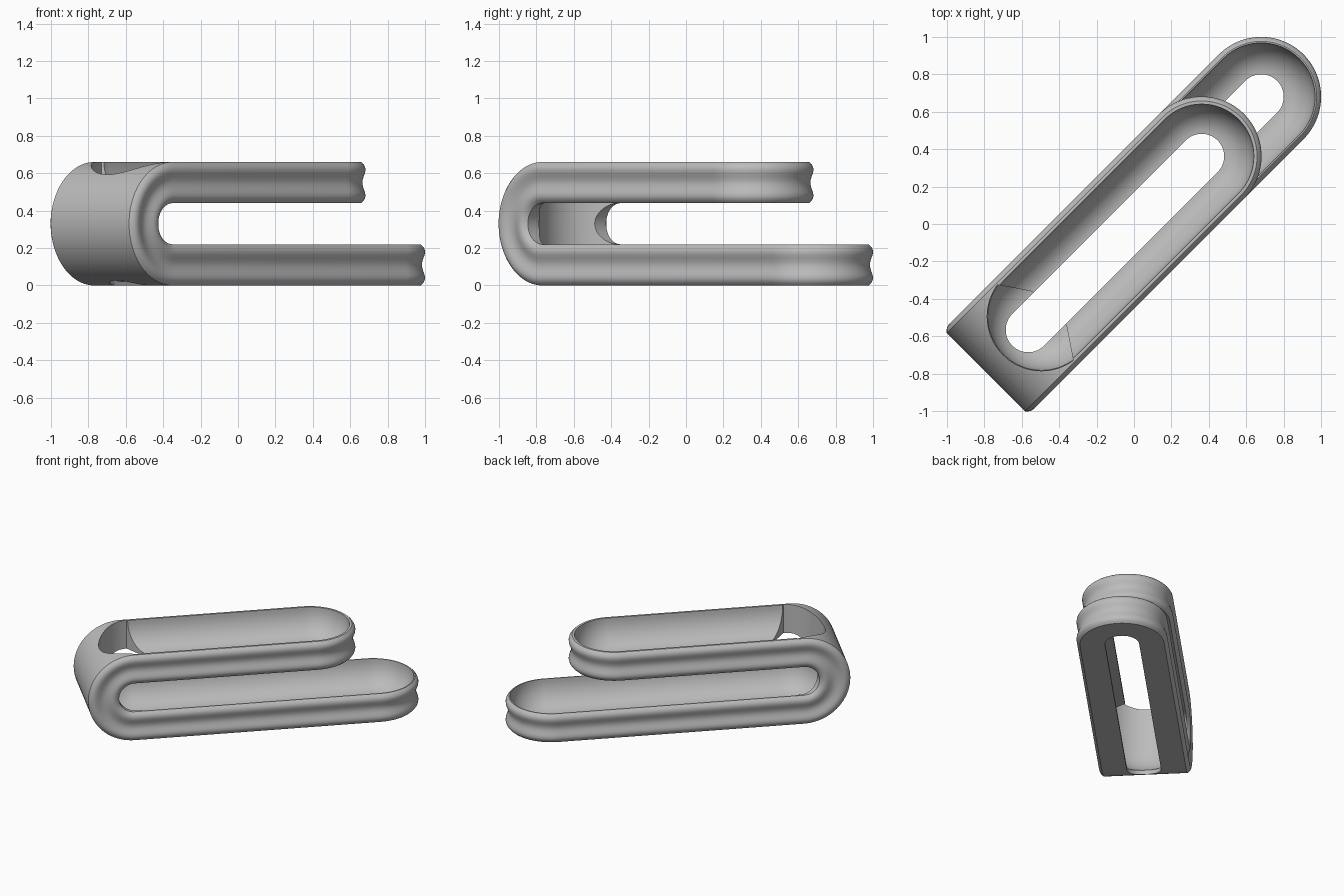
import bpy, bmesh
from math import pi, sin, cos
from mathutils import Matrix

cube = bpy.data.objects.get("Cube")
if cube:
    bpy.data.objects.remove(cube, do_unlink=True)

HALF = 0.11              # half thickness of the strip
BEND = 0.22              # mid radius of the fold
FOLD_U = -0.79           # where the fold starts
LOW_END, TOP_END = 0.962, 0.512
HOLE = 0.12
POCKET_U, POCKET_R = -0.70, 0.29

grey = bpy.data.materials.new("satin_grey")
grey.use_nodes = True
colour = (0.5, 0.5, 0.5, 1)
grey.diffuse_color = colour
grey.node_tree.nodes["Principled BSDF"].inputs["Base Color"].default_value = colour


def make_object(name, bm):
    bmesh.ops.remove_doubles(bm, verts=bm.verts, dist=1e-5)
    bmesh.ops.recalc_face_normals(bm, faces=bm.faces)
    mesh = bpy.data.meshes.new(name)
    bm.to_mesh(mesh)
    bm.free()
    mesh.materials.append(grey)
    obj = bpy.data.objects.new(name, mesh)
    bpy.context.collection.objects.link(obj)
    return obj


def bridge(bm, rings):
    for a, b in zip(rings, rings[1:]):
        n = len(a)
        for i in range(n):
            j = (i + 1) % n
            bm.faces.new((a[i], a[j], b[j], b[i]))


def bend(s, v, t):
    """Fold the flat strip: s along it, v across it, t towards the inside."""
    length = pi * BEND
    if s <= 0:
        return (FOLD_U - s, v, HALF + t)
    if s >= length:
        return (FOLD_U + s - length, v, 3 * BEND - HALF - t)
    a, r = s / BEND, BEND - t
    return (FOLD_U - r * sin(a), v, 1.5 * BEND - r * cos(a))


# Folded strip with rounded rims and a shallow groove around its edge
half_edge = [(0.296, 0.11), (0.309, 0.098), (0.317, 0.085), (0.32, 0.07),
             (0.317, 0.052), (0.310, 0.034), (0.305, 0.016)]
edge = [(r, -t) for r, t in half_edge] + [(0.303, 0)] + half_edge[::-1]
STEPS = 28
s_low = FOLD_U - LOW_END
s_top = pi * BEND + TOP_END - FOLD_U
stations = [(s_low, -pi / 2 + i * pi / 2 / STEPS) for i in range(STEPS + 1)]
stations += [(i * pi * BEND / 40, 0) for i in range(41)]
stations += [(s_top, i * pi / 2 / STEPS) for i in range(STEPS + 1)]

bm = bmesh.new()
rings = []
for s, angle in stations:
    right = [bend(s + r * sin(angle), -r * cos(angle), t) for r, t in edge]
    left = [bend(s + r * sin(angle), r * cos(angle), t) for r, t in edge[::-1]]
    rings.append([bm.verts.new(p) for p in right + left])
bridge(bm, rings)
body = make_object("folded_clip", bm)


def arc(u, r, start, end, steps=32):
    angles = [start + (end - start) * i / steps for i in range(steps + 1)]
    return [(u + r * cos(a), r * sin(a)) for a in angles]


def loft_cutter(name, layers):
    """Solid through outlines stacked at given heights."""
    bm = bmesh.new()
    rings = [[bm.verts.new((u, v, z)) for u, v in outline] for outline, z in layers]
    bridge(bm, rings)
    bm.faces.new(rings[0][::-1])
    bm.faces.new(rings[-1])
    return make_object(name, bm)


def slot(u0, u1, r):
    return arc(u1, r, -pi / 2, pi / 2) + arc(u0, r, pi / 2, 1.5 * pi)


def trough(name, u0, u1, top, rim):
    """Concave wall, steep at the rim and flat beside the hole."""
    inner, depth = HOLE - 0.004, 0.2
    layers = []
    for i in range(13):
        a = i * pi / 24
        layers.append((slot(u0, u1, inner + (rim - inner) * sin(a)), top - depth * cos(a)))
    layers.append((slot(u0, u1, rim), top + 0.03))
    return loft_cutter(name, layers)


def prism(name, outline, z0, z1):
    return loft_cutter(name, [(outline, z0), (outline, z1)])


# Upright round pocket that hollows the fold and opens at the top
pocket = arc(POCKET_U, POCKET_R, 0.55 * pi, 1.45 * pi) + [(-0.64, -0.13), (-0.64, 0.13)]

# Troughs of both legs, the pocket, then the through slots
cutters = [
    trough("lower_trough", POCKET_U, LOW_END, 0.22, 0.288),
    trough("upper_trough", POCKET_U, TOP_END, 0.66, 0.279),
    prism("fold_pocket", pocket, 0.21, 0.75),
    prism("lower_slot", slot(-0.80, LOW_END, HOLE), -0.1, 0.18),
    prism("upper_slot", slot(-0.71, TOP_END, HOLE), 0.37, 0.8),
]
bpy.context.view_layer.objects.active = body
for cutter in cutters:
    cutter.hide_render = True
    mod = body.modifiers.new(cutter.name, "BOOLEAN")
    mod.operation = "DIFFERENCE"
    mod.solver = "MANIFOLD"
    mod.object = cutter
    bpy.ops.object.modifier_apply(modifier=mod.name)
    bpy.data.objects.remove(cutter, do_unlink=True)

# Turn the clip to lie along the diagonal
body.data.transform(Matrix.Rotation(pi / 4, 4, "Z"))
bpy.ops.object.select_all(action="DESELECT")
body.select_set(True)
bpy.ops.object.shade_smooth_by_angle(angle=pi / 6)
